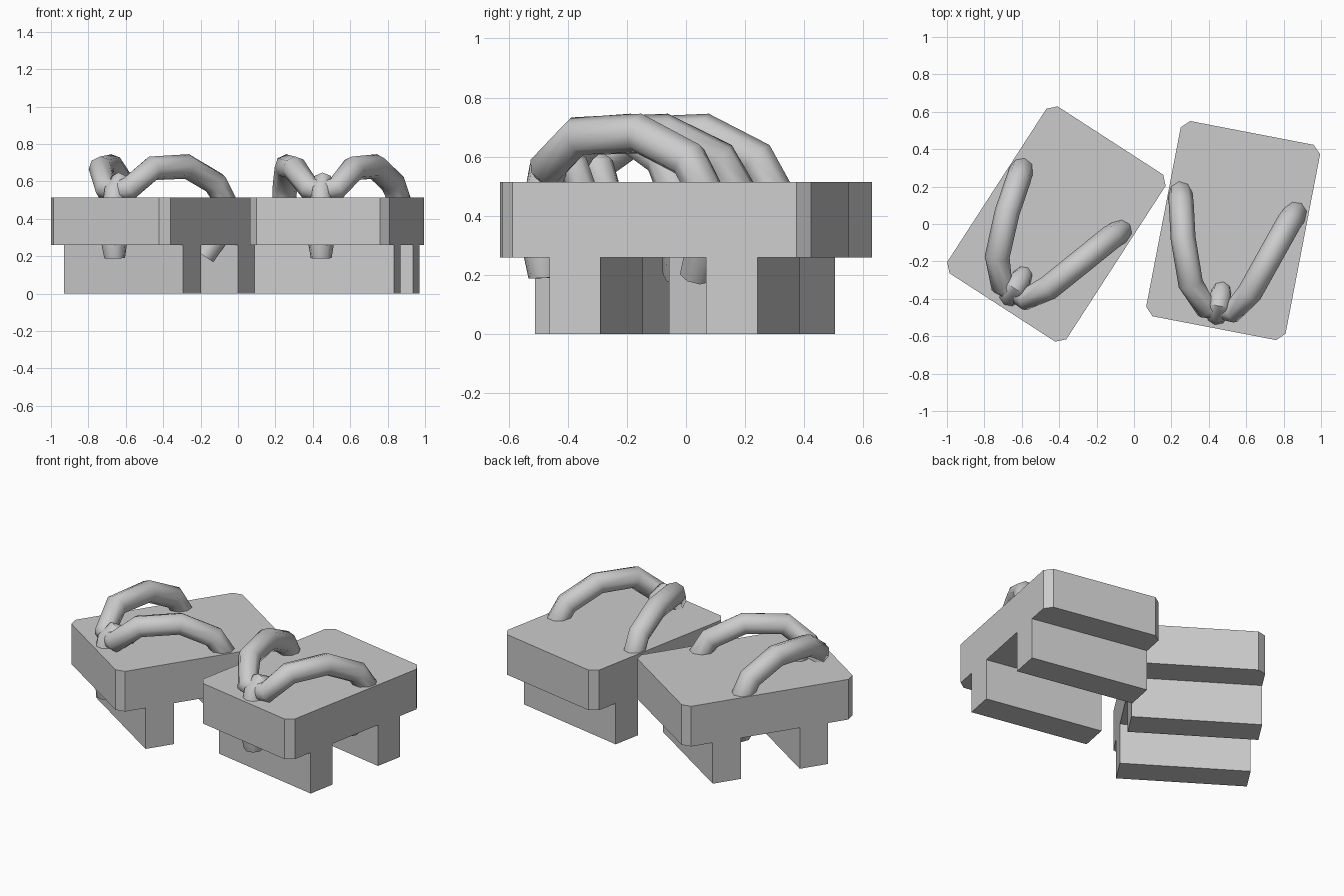
import bpy, bmesh
from math import radians
from mathutils import Matrix

if "Cube" in bpy.data.objects:
    bpy.data.objects.remove(bpy.data.objects["Cube"])

W, L = 0.759, 1.063        # sole width and length
Z0, Z1 = 0.26, 0.515       # sole underside and top


def finish(ob, place):
    ob.matrix_world = place
    bpy.ops.object.select_all(action='DESELECT')
    ob.select_set(True)
    bpy.context.view_layer.objects.active = ob


def block(name, place, u0, u1, z0, z1, chamfer=0.0):
    """Box across the sandal's width, optionally with cut vertical corners."""
    bm = bmesh.new()
    bmesh.ops.create_cube(bm, size=1, matrix=Matrix.Translation((0, (u0 + u1) / 2, (z0 + z1) / 2))
                          @ Matrix.Diagonal((W, u1 - u0, z1 - z0, 1)))
    if chamfer:
        edges = [e for e in bm.edges if abs(e.verts[0].co.z - e.verts[1].co.z) > 0.1]
        bmesh.ops.bevel(bm, geom=edges, offset=chamfer, segments=1, affect='EDGES')
    me = bpy.data.meshes.new(name)
    bm.to_mesh(me)
    bm.free()
    ob = bpy.data.objects.new(name, me)
    bpy.context.collection.objects.link(ob)
    finish(ob, place)


def tube(name, place, points, radius):
    """Padded cord following (x, y, z, radius factor) points."""
    cu = bpy.data.curves.new(name, 'CURVE')
    cu.dimensions = '3D'
    cu.bevel_depth = radius
    cu.bevel_resolution = 2
    cu.use_fill_caps = True
    sp = cu.splines.new('POLY')
    sp.points.add(len(points) - 1)
    for p, (x, y, z, r) in zip(sp.points, points):
        p.co = (x, y, z, 1)
        p.radius = r
    ob = bpy.data.objects.new(name, cu)
    bpy.context.collection.objects.link(ob)
    finish(ob, place)
    bpy.ops.object.convert(target='MESH')
    bpy.ops.object.shade_smooth_by_angle(angle=radians(50))


# strap arms from the toe to the anchors under the sole
RIGHT_ARM = [(0.08, -0.425, 0.565, 0.95), (0.15, -0.31, 0.67, 1), (0.224, -0.085, 0.68, 1),
             (0.285, 0.10, 0.59, 1), (0.315, 0.165, 0.48, 0.95), (0.29, 0.16, 0.34, 0.9),
             (0.21, 0.11, 0.20, 0.85)]
LEFT_ARM = [(-0.07, -0.43, 0.565, 0.95), (-0.17, -0.32, 0.67, 1), (-0.255, -0.09, 0.68, 1),
            (-0.30, 0.09, 0.59, 1), (-0.318, 0.155, 0.48, 0.95), (-0.29, 0.15, 0.34, 0.9),
            (-0.21, 0.10, 0.20, 0.85)]
STRAP = LEFT_ARM[::-1] + [(0, -0.425, 0.545, 0.85)] + RIGHT_ARM
# toe loop over the strap and down through the sole
TOE = [(0, -0.32, 0.48, 0.8), (0, -0.35, 0.56, 0.9), (0, -0.405, 0.585, 1),
       (0, -0.455, 0.55, 0.85), (0, -0.46, 0.46, 1), (0, -0.455, 0.30, 1.2), (0, -0.45, 0.19, 0.9)]

for side, x, y, angle in (("left", -0.415, 0.0, -32.9), ("right", 0.53, -0.035, -10.9)):
    place = Matrix.Translation((x, y, 0)) @ Matrix.Rotation(radians(angle), 4, 'Z')
    block(side + "_sole", place, -L / 2, L / 2, Z0, Z1, 0.043)
    block(side + "_front_tooth", place, -0.362, -0.186, 0, Z0)
    block(side + "_back_tooth", place, 0.178, 0.355, 0, Z0)
    tube(side + "_strap", place, STRAP, 0.067)
    tube(side + "_toe_loop", place, TOE, 0.063)
